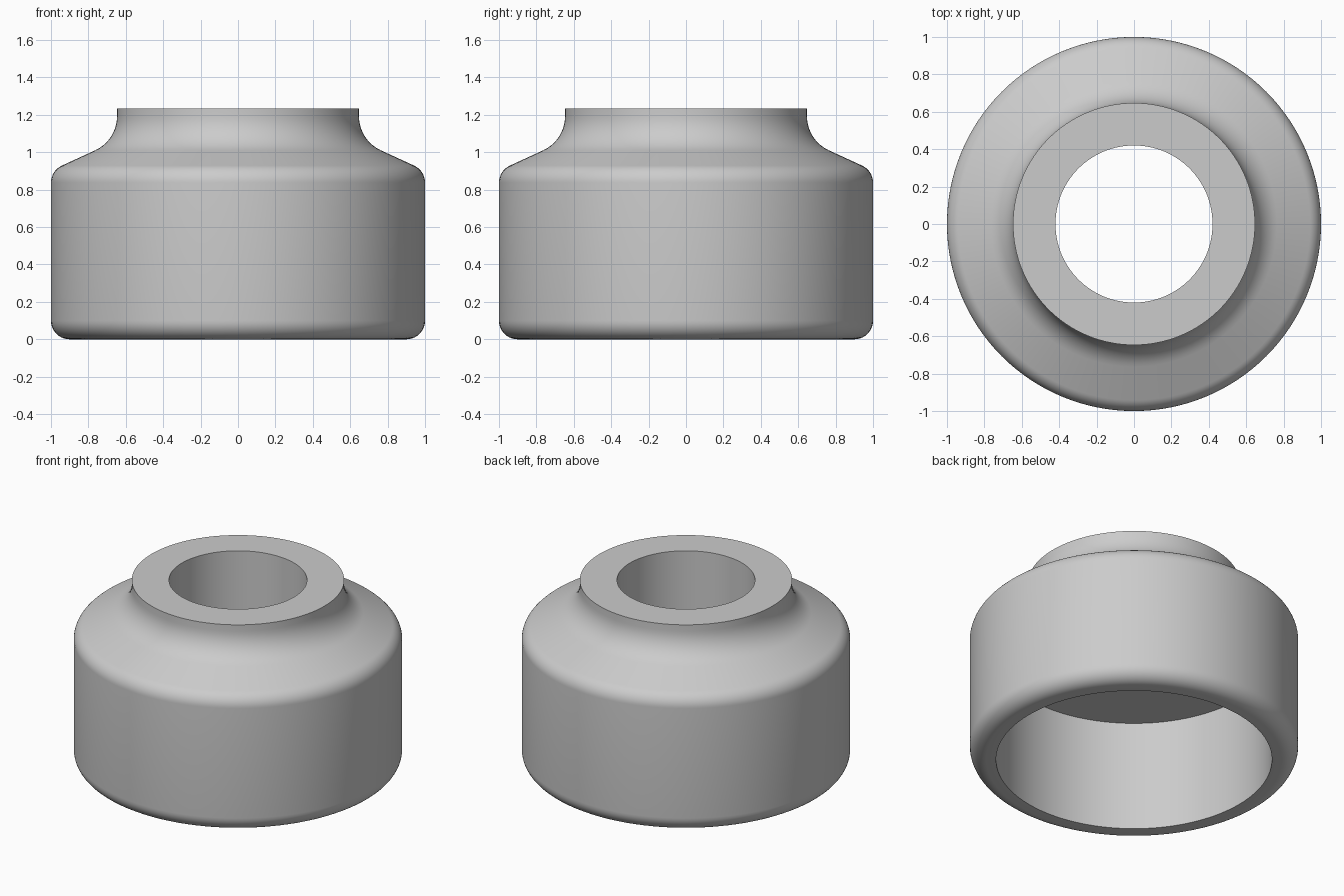
import bpy
import bmesh
from math import pi, radians, tan, cos
from mathutils import Vector, Matrix

cube = bpy.data.objects.get("Cube")
if cube:
    bpy.data.objects.remove(cube, do_unlink=True)

SEGMENTS = 128

# Cross-section corners: (radius, height, fillet radius)
corners = [
    (0.42, 1.235, 0), (0.42, 0.74, 0),                 # upper bore
    (0.84, 0.74, 0), (0.84, 0, 0),                     # wide lower bore
    (1, 0, 0.1), (1, 0.902, 0.1),                      # outer wall
    (0.647, 1.064, 0.2), (0.647, 1.235, 0),            # shoulder and neck
]


def fillet(before, corner, after, radius, steps=10):
    """Points of the arc that rounds a corner."""
    a, b = (before - corner).normalized(), (after - corner).normalized()
    half = a.angle(b) / 2
    start = corner + a * (radius / tan(half))
    centre = corner + (a + b).normalized() * (radius / cos(pi / 2 - half))
    turn = (start - centre).cross(corner - centre)
    sweep = (pi - 2 * half) * (1 if turn.y > 0 else -1)
    return [centre + Matrix.Rotation(sweep * i / steps, 3, 'Y') @ (start - centre)
            for i in range(steps + 1)]


points = [Vector((r, 0, z)) for r, z, _ in corners]
profile = []
for i, p in enumerate(points):
    radius = corners[i][2]
    if radius:
        profile += fillet(points[i - 1], p, points[(i + 1) % len(points)], radius)
    else:
        profile.append(p)

# Revolve the closed cross-section
bm = bmesh.new()
verts = [bm.verts.new(p) for p in profile]
edges = [bm.edges.new((v, verts[i - 1])) for i, v in enumerate(verts)]
bmesh.ops.spin(bm, geom=verts + edges, cent=(0, 0, 0), axis=(0, 0, 1),
               angle=2 * pi, steps=SEGMENTS)
bmesh.ops.remove_doubles(bm, verts=bm.verts, dist=0.0001)
bmesh.ops.recalc_face_normals(bm, faces=bm.faces)
mesh = bpy.data.meshes.new("stepped_collar")
bm.to_mesh(mesh)
bm.free()
collar = bpy.data.objects.new("stepped_collar", mesh)
bpy.context.collection.objects.link(collar)

# Plain grey finish
grey = bpy.data.materials.new("light_grey")
grey.use_nodes = True
colour = (0.6, 0.6, 0.6, 1)
grey.diffuse_color = colour
grey.node_tree.nodes["Principled BSDF"].inputs["Base Color"].default_value = colour
mesh.materials.append(grey)

# Smooth curves, sharp rims
bpy.ops.object.select_all(action='DESELECT')
collar.select_set(True)
bpy.context.view_layer.objects.active = collar
bpy.ops.object.shade_smooth_by_angle(angle=radians(30))
